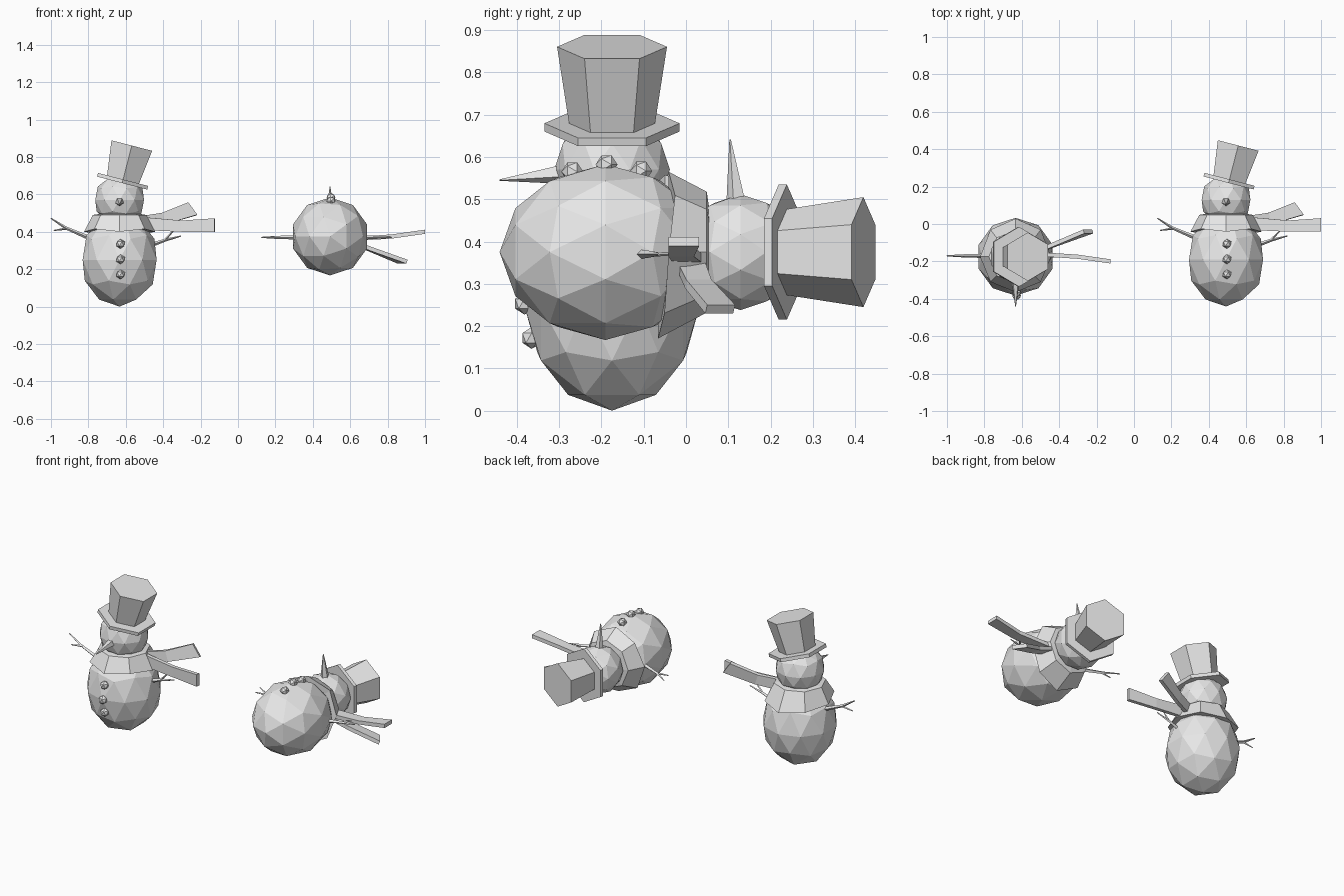
import bpy, bmesh, math
from mathutils import Vector, Matrix

old = bpy.data.objects.get("Cube")
if old:
    bpy.data.objects.remove(old)

grey = bpy.data.materials.new("plain_grey")
grey.use_nodes = True
colour = (0.8, 0.8, 0.8, 1)
grey.diffuse_color = colour
grey.node_tree.nodes["Principled BSDF"].inputs["Base Color"].default_value = colour

CX, CY = -0.633, -0.175   # vertical axis of the standing figure
parts = []


def finish(name, bm):
    bmesh.ops.recalc_face_normals(bm, faces=bm.faces)
    mesh = bpy.data.meshes.new(name)
    bm.to_mesh(mesh)
    bm.free()
    mesh.materials.append(grey)
    obj = bpy.data.objects.new(name, mesh)
    bpy.context.collection.objects.link(obj)
    parts.append(obj)
    return obj


def ball(name, centre, radius, height, level):
    bm = bmesh.new()
    bmesh.ops.create_icosphere(bm, subdivisions=level, radius=1)
    bm.transform(Matrix.Translation(centre) @ Matrix.Diagonal((radius, radius, height, 1)))
    return finish(name, bm)


def loft(name, rings, matrix=Matrix()):
    """Skin a list of equal point rings and cap both ends."""
    bm = bmesh.new()
    loops = [[bm.verts.new(matrix @ Vector(p)) for p in r] for r in rings]
    for a, b in zip(loops, loops[1:]):
        for i in range(len(a)):
            j = (i + 1) % len(a)
            bm.faces.new((a[i], a[j], b[j], b[i]))
    bm.faces.new(loops[0])
    bm.faces.new(loops[-1])
    return finish(name, bm)


def ring(sides, radius, z):
    """Horizontal ring with its first corner on -y."""
    step = math.tau / sides
    return [(radius * math.sin(i * step), -radius * math.cos(i * step), z) for i in range(sides)]


def twig(name, path, radii):
    """Tapered four-sided stick in the xz plane."""
    rings = []
    along = (Vector(path[-1]) - Vector(path[0])).normalized()
    side = Vector((0, 1, 0))
    up = side.cross(along)
    for p, r in zip(path, radii):
        rings.append([Vector(p) + d * r for d in (side, up, -side, -up)])
    loft(name, rings)


def ribbon(name, path, ups, thick):
    """Flat strip with a box section; ups are half-width vectors."""
    along = Vector(path[-1]) - Vector(path[0])
    rings = []
    for p, u in zip(path, ups):
        p, u = Vector(p), Vector(u)
        n = along.cross(u).normalized() * thick / 2
        rings.append([p + u + n, p + u - n, p - u - n, p - u + n])
    loft(name, rings)


# Snow balls and buttons
ball("body", (CX, CY, 0.25), 0.208, 0.25, 2)
ball("head", (CX, CY, 0.57), 0.137, 0.137, 2)
for i, (y, z) in enumerate([(-0.365, 0.172), (-0.382, 0.253), (-0.367, 0.335)]):
    ball(f"button_{i + 1}", (CX + 0.005, y, z), 0.026, 0.026, 1)

# Carrot nose pointing forward, dipping slightly
aim = Matrix.Translation((CX, -0.285, 0.562)) @ Matrix.Rotation(math.radians(96), 4, 'X')
loft("nose", [ring(5, 0.026, 0), ring(5, 0.002, 0.157)], aim)

# Tilted six-sided top hat
hat = Matrix.Translation((-0.617, CY, 0.67)) @ Matrix.Rotation(math.radians(14.5), 4, 'Y')
loft("hat_brim", [ring(6, 0.16, -0.01), ring(6, 0.16, 0.01)], hat)
loft("hat_crown", [ring(6, 0.101, 0.005), ring(6, 0.13, 0.197)], hat)

# Flared scarf collar, with an uneven hem that hangs lower at the back
hem = []
for i, (x, y, z) in enumerate(ring(8, 0.19, 0.405)):
    drop = 0.025 if y > 0.1 else 0
    hem.append((x, y * (1 + drop * 3), z - drop + (0.01 if i % 2 else -0.005)))
inner = [(x * 0.8, y * 0.8, z) for x, y, z in hem]
loft("scarf_collar", [inner, hem, ring(8, 0.143, 0.49), ring(8, 0.11, 0.495)],
     Matrix.Translation((CX, CY, 0)))

# Scarf tails blowing to the left
ribbon("scarf_tail_front",
       [(-0.53, -0.16, 0.445), (-0.3, -0.175, 0.43), (-0.125, -0.2, 0.436)],
       [(0, 0, 0.035), (0, 0, 0.03), (0, 0, 0.036)], 0.022)
ribbon("scarf_tail_back",
       [(-0.53, -0.15, 0.45), (-0.4, -0.1, 0.47), (-0.245, -0.04, 0.522)],
       [(0, 0, 0.033), (-0.01, 0, 0.03), (-0.024, 0, 0.033)], 0.022)

# Stick arms with side shoots
twig("right_arm", [(-0.79, -0.17, 0.365), (-0.92, -0.17, 0.42), (-1.0, -0.17, 0.472)],
     [0.012, 0.008, 0.003])
twig("right_arm_shoot", [(-0.91, -0.17, 0.418), (-0.985, -0.17, 0.407)], [0.007, 0.003])
twig("left_arm", [(-0.47, -0.17, 0.327), (-0.39, -0.17, 0.355), (-0.305, -0.17, 0.377)],
     [0.012, 0.008, 0.003])
twig("left_arm_shoot", [(-0.395, -0.17, 0.352), (-0.345, -0.17, 0.405)], [0.007, 0.003])

# Second figure: the same parts lying on the back
lie = Matrix.Translation((1.125, -0.441, 0.2)) @ Matrix.Rotation(math.radians(-90), 4, 'X')
for obj in list(parts):
    twin = bpy.data.objects.new("lying_" + obj.name, obj.data)
    twin.matrix_world = lie
    bpy.context.collection.objects.link(twin)
